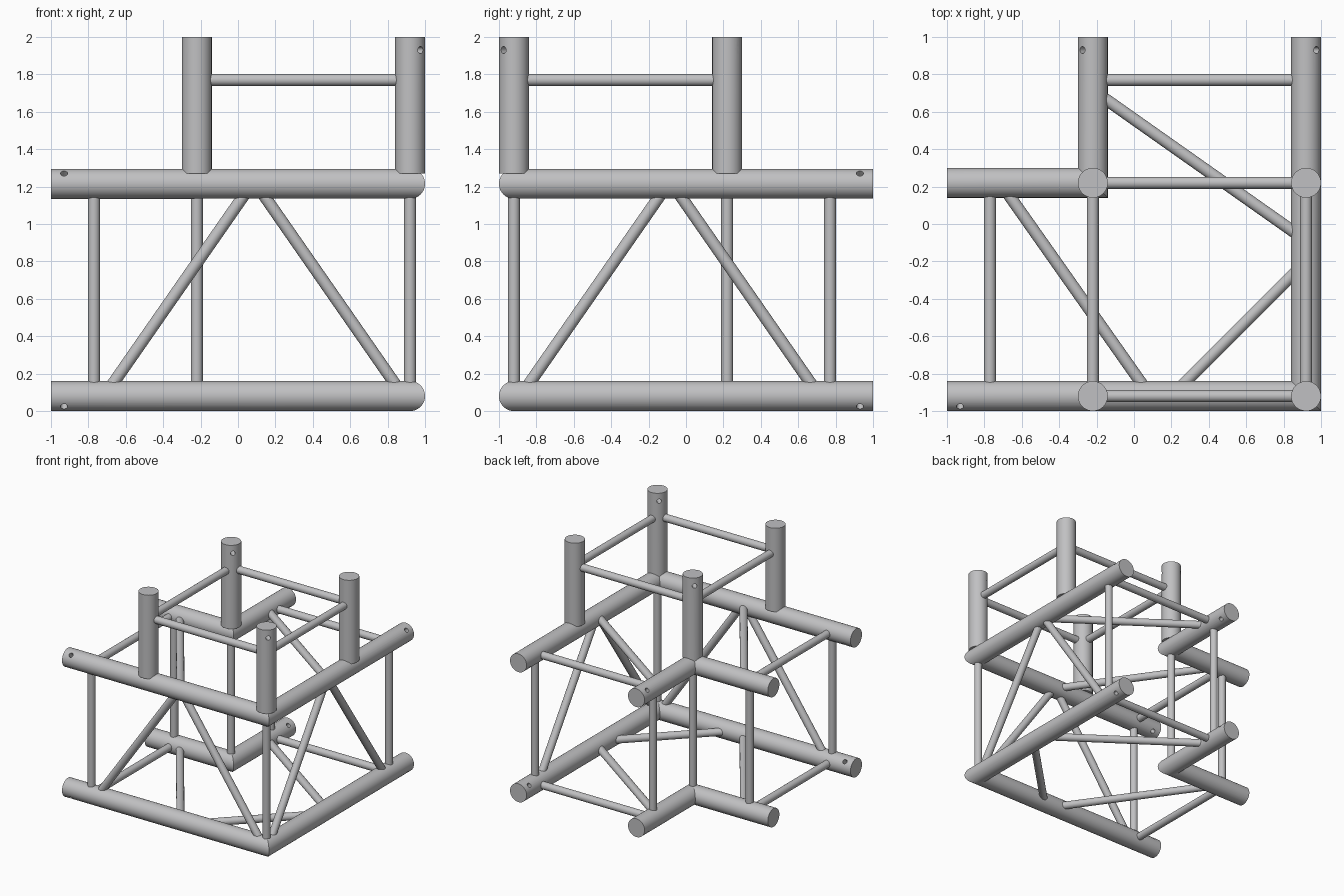
import bpy
import bmesh
from math import radians
from mathutils import Vector

cube = bpy.data.objects.get("Cube")
if cube:
    bpy.data.objects.remove(cube, do_unlink=True)

# Main dimensions
R_MAIN, R_BRACE, R_HOLE = 0.08, 0.032, 0.019
OUT, IN, END = 0.92, 0.22, 0.77      # outer chord, inner chord, end brace
LOW, HIGH = 0.08, 1.215              # chord heights
MID = (LOW + HIGH) / 2

metal = bpy.data.materials.new("brushed_grey_metal")
metal.use_nodes = True
GREY = (0.53, 0.53, 0.54, 1)
metal.diffuse_color = GREY
bsdf = metal.node_tree.nodes["Principled BSDF"]
bsdf.inputs["Base Color"].default_value = GREY
bsdf.inputs["Roughness"].default_value = 0.5
parts = []


def swap(p):
    """Reflect across the diagonal plane x + y = 0."""
    return Vector((-p[1], -p[0], p[2]))


def rod(name, a, b, radius, sides, mitre=0):
    """Capped tube from a to b; mitre keeps one side of the diagonal plane."""
    a, b = Vector(a), Vector(b)
    axis = b - a
    bm = bmesh.new()
    bmesh.ops.create_cone(bm, cap_ends=True, segments=sides, radius1=radius,
                          radius2=radius, depth=axis.length)
    turn = axis.to_track_quat('Z', 'Y').to_matrix().to_4x4()
    turn.translation = (a + b) / 2
    bm.transform(turn)
    if mitre:
        cut = bmesh.ops.bisect_plane(
            bm, geom=bm.verts[:] + bm.edges[:] + bm.faces[:], plane_co=(0, 0, 0),
            plane_no=(mitre, mitre, 0), clear_outer=True)
        edges = [e for e in cut["geom_cut"] if isinstance(e, bmesh.types.BMEdge)]
        bmesh.ops.contextual_create(bm, geom=edges)
    bmesh.ops.recalc_face_normals(bm, faces=bm.faces[:])
    mesh = bpy.data.meshes.new(name)
    bm.to_mesh(mesh)
    bm.free()
    mesh.materials.append(metal)
    obj = bpy.data.objects.new(name, mesh)
    bpy.context.collection.objects.link(obj)
    return obj


def drill(obj, centre, direction):
    """Bore a pin hole right through a tube."""
    centre, step = Vector(centre), Vector(direction).normalized() * 0.15
    cutter = rod("hole_cutter", centre - step, centre + step, R_HOLE, 16)
    cutter.hide_render = True
    mod = obj.modifiers.new("pin_hole", 'BOOLEAN')
    mod.operation, mod.solver, mod.object = 'DIFFERENCE', 'EXACT', cutter
    graph = bpy.context.evaluated_depsgraph_get()
    mesh = bpy.data.meshes.new_from_object(obj.evaluated_get(graph))
    obj.modifiers.clear()
    obj.data = mesh
    bpy.data.objects.remove(cutter, do_unlink=True)


def brace(name, a, b, both=True):
    """Thin bar, repeated across the diagonal when both is set."""
    parts.append(rod(name, a, b, R_BRACE, 24))
    if both:
        parts.append(rod(name + "_mirrored", swap(a), swap(b), R_BRACE, 24))


# Mitred chords with pin holes near the open ends
for level, z in (("lower", LOW), ("upper", HIGH)):
    for side, y, corner in (("outer", -OUT, 1.1), ("inner", IN, 0)):
        start, stop = (-1, y, z), (corner, y, z)
        hole = (-0.93, y, z)
        direction = (0, y - (IN - OUT) / 2, 0.57 if z > MID else -0.57)
        chord = rod(f"{level}_{side}_chord", start, stop, R_MAIN, 48, mitre=1)
        drill(chord, hole, direction)
        twin = rod(f"{level}_{side}_chord_mirrored", swap(start), swap(stop),
                   R_MAIN, 48, mitre=-1)
        drill(twin, swap(hole), swap(direction))
        parts += [chord, twin]

# Upright legs, drilled diagonally
for x in (-IN, OUT):
    for y in (-OUT, IN):
        leg = rod("upright_leg", (x, y, 1.27), (x, y, 2), R_MAIN, 48)
        drill(leg, (x, y, 1.93), (x - 0.35, y + 0.35, 0))
        parts.append(leg)

# Square of bars joining the legs
for y in (-OUT, IN):
    brace("leg_tie_bar", (-IN, y, 1.77), (OUT, y, 1.77))

# Vertical posts between chord levels
for x, y, both in ((OUT, -OUT, False), (-IN, IN, False),
                   (-END, -OUT, True), (-END, IN, True)):
    brace("vertical_post", (x, y, LOW), (x, y, HIGH), both)

# Slanted bars in the two outer walls
for top, bottom in ((0.04, -0.68), (0.13, 0.85)):
    brace("wall_diagonal", (top, -OUT, 1.165), (bottom, -OUT, 0.13))

# Flat bars at both chord levels
for z in (LOW, HIGH):
    brace("end_tie_bar", (-END, -OUT, z), (-END, IN, z))
    brace("floor_diagonal", (-0.68, 0.17, z), (0.06, -0.88, z))

# Corner bar on the closed bottom
brace("corner_diagonal", (0.25, -0.87, LOW), (0.87, -0.25, LOW), False)

# Smooth round walls, keep the cut ends crisp
bpy.ops.object.select_all(action='DESELECT')
for obj in parts:
    obj.select_set(True)
bpy.context.view_layer.objects.active = parts[0]
bpy.ops.object.shade_smooth_by_angle(angle=radians(30))
